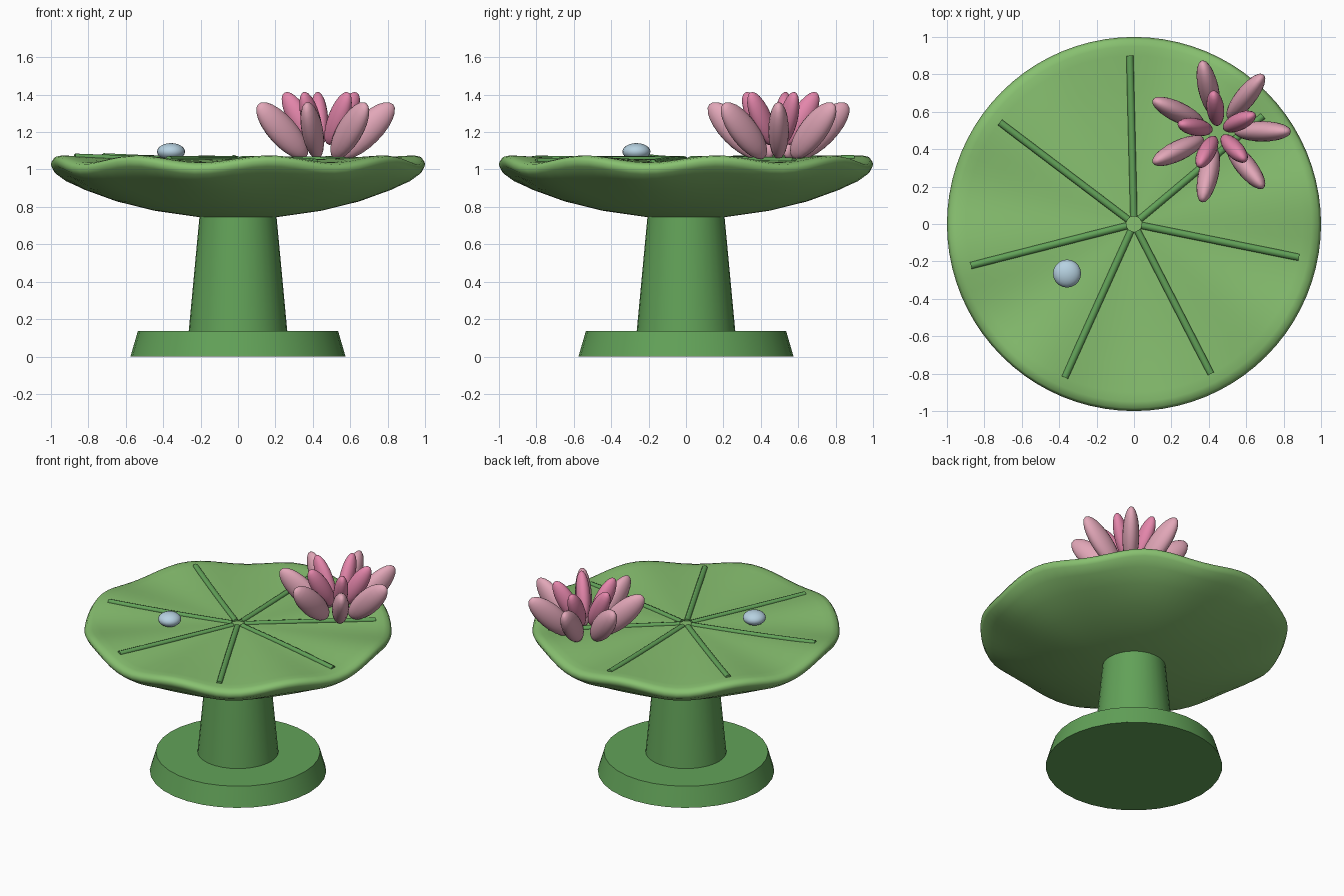
import bpy, bmesh, math
from mathutils import Matrix, Vector

if "Cube" in bpy.data.objects:
    bpy.data.objects.remove(bpy.data.objects["Cube"])


def material(name, rgb):
    m = bpy.data.materials.new(name)
    m.diffuse_color = (*rgb, 1)
    m.use_nodes = True
    m.node_tree.nodes["Principled BSDF"].inputs["Base Color"].default_value = m.diffuse_color
    return m


LEAF = material("leaf green", (0.245, 0.53, 0.162))
STEM = material("stem green", (0.122, 0.36, 0.098))
PETAL = material("pale pink", (0.76, 0.385, 0.48))
HEART = material("deep pink", (0.78, 0.24, 0.41))
DEW = material("dew blue", (0.47, 0.64, 0.75))


def finish(bm, name, mat, angle=40):
    bmesh.ops.recalc_face_normals(bm, faces=bm.faces)
    me = bpy.data.meshes.new(name)
    bm.to_mesh(me)
    bm.free()
    me.materials.append(mat)
    ob = bpy.data.objects.new(name, me)
    bpy.context.collection.objects.link(ob)
    bpy.ops.object.select_all(action='DESELECT')
    ob.select_set(True)
    bpy.context.view_layer.objects.active = ob
    bpy.ops.object.shade_smooth_by_angle(angle=math.radians(angle))
    return ob


def wave(r, t):
    # gentle ripple that grows toward the rim
    return 0.022 * r ** 2.5 * math.cos(8 * (t - math.radians(10)))


def lathe(name, profile, mat, seg=48, ripple=False, angle=40):
    bm = bmesh.new()
    rings = []
    for r, z, w in profile:
        ring = []
        for i in range(seg):
            t = math.tau * i / seg
            dz = wave(r, t) * w if ripple else 0
            ring.append(bm.verts.new((r * math.cos(t), r * math.sin(t), z + dz)))
        rings.append(ring)
    for a, b in zip(rings, rings[1:]):
        for i in range(seg):
            j = (i + 1) % seg
            bm.faces.new((a[i], a[j], b[j], b[i]))
    bm.faces.new(rings[0])
    bm.faces.new(rings[-1])
    return finish(bm, name, mat, angle)


# foot and stem
lathe("base", [(0.575, 0, 0), (0.535, 0.137, 0)], STEM, 32)
lathe("stem", [(0.265, 0.12, 0), (0.203, 0.78, 0)], STEM, 32)

# lily pad: bowl underside, rounded wavy rim, nearly flat top
# third value is how strongly the ripple acts
TOP = [(0.9, 1.056, 1), (0.75, 1.053, 1), (0.55, 1.052, 1),
       (0.3, 1.054, 1), (0.04, 1.056, 1)]
lathe("lily_pad", [(0.05, 0.742, 0), (0.22, 0.747, 0), (0.45, 0.78, 0.1),
                   (0.65, 0.83, 0.2), (0.82, 0.893, 0.4), (0.93, 0.95, 0.8),
                   (0.985, 0.995, 1), (1.0, 1.025, 1), (0.985, 1.048, 1),
                   (0.95, 1.056, 1)] + TOP, LEAF, 80, True, 80)


# veins running from the middle to near the rim
def vein(index, t):
    bm = bmesh.new()
    d = Vector((math.cos(t), math.sin(t), 0))
    s = Vector((-d.y, d.x, 0))
    rings = []
    for k in range(9):
        r = 0.04 + 0.86 * k / 8
        z = 1.055 + wave(r, t)
        rings.append([bm.verts.new(d * r + s * (0.019 * math.cos(a)) +
                                   Vector((0, 0, z + 0.016 * math.sin(a))))
                      for a in (math.tau * i / 8 for i in range(8))])
    for a, b in zip(rings, rings[1:]):
        for i in range(8):
            j = (i + 1) % 8
            bm.faces.new((a[i], a[j], b[j], b[i]))
    bm.faces.new(rings[0])
    bm.faces.new(rings[-1])
    finish(bm, f"vein_{index}", STEM, 60)


for k in range(7):
    vein(k + 1, math.radians(40) + math.tau * k / 7)


def ellipsoid(name, mat, matrix, size):
    bm = bmesh.new()
    bmesh.ops.create_uvsphere(bm, u_segments=20, v_segments=12, radius=1)
    bmesh.ops.transform(bm, matrix=matrix @ Matrix.Diagonal((*size, 1)), verts=bm.verts)
    finish(bm, name, mat, 180)


# flower: two rings of leaning petals
def petals(name, count, start, r, z, tilt, size, mat):
    for k in range(count):
        t = math.radians(start) + math.tau * k / count
        m = (Matrix.Translation((0.45, 0.495, z)) @ Matrix.Rotation(t, 4, 'Z')
             @ Matrix.Translation((r, 0, 0))
             @ Matrix.Rotation(math.radians(90 - tilt), 4, 'Y'))
        ellipsoid(f"{name}_{k + 1}", mat, m, size)


petals("outer_petal", 7, 0, 0.237, 1.208, 45, (0.08, 0.055, 0.2), PETAL)
petals("inner_petal", 5, 25, 0.125, 1.273, 60, (0.06, 0.047, 0.16), HEART)

# dew drop
ellipsoid("dew_drop", DEW, Matrix.Translation((-0.358, -0.265, 1.095)), (0.075, 0.075, 0.046))
